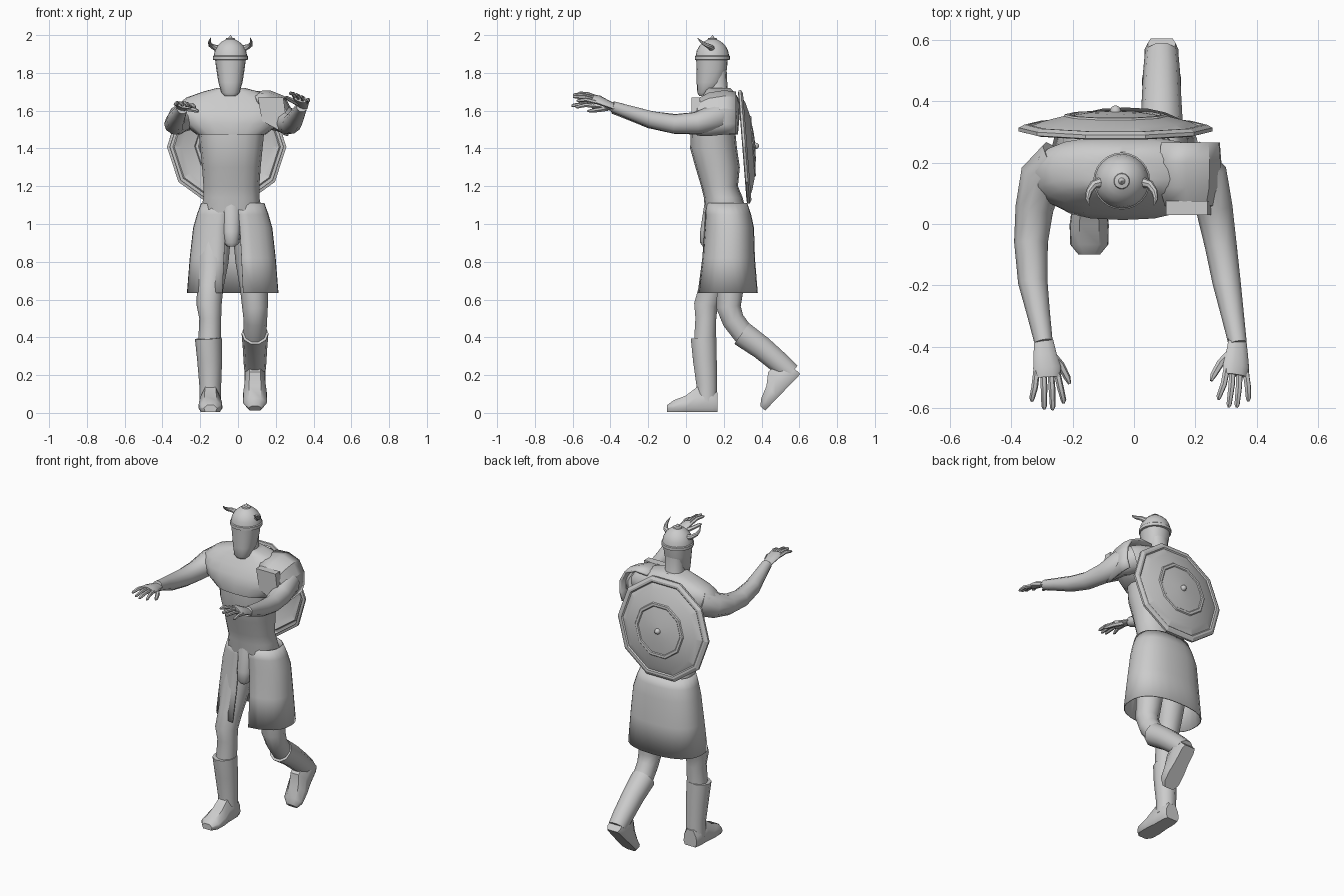
import bpy, bmesh
from math import sin, cos, pi, radians, copysign
from mathutils import Vector, Matrix

def build(name, lofts, closed=True, cap=True, mat=None, angle=40, thick=0):
    """Skin each list of rings into one mesh object."""
    bm = bmesh.new()
    for rings in lofts:
        rows = [[bm.verts.new(p) for p in r] for r in rings]
        n = len(rows[0])
        for a, b in zip(rows, rows[1:]):
            for i in range(n if closed else n - 1):
                j = (i + 1) % n
                bm.faces.new((a[i], a[j], b[j], b[i]))
        if cap:
            bm.faces.new(rows[0])
            bm.faces.new(rows[-1])
    if mat:
        bm.transform(mat)
    bmesh.ops.recalc_face_normals(bm, faces=bm.faces)
    me = bpy.data.meshes.new(name)
    bm.to_mesh(me)
    bm.free()
    ob = bpy.data.objects.new(name, me)
    bpy.context.collection.objects.link(ob)
    if thick:
        m = ob.modifiers.new("thickness", 'SOLIDIFY')
        m.thickness = thick
    bpy.ops.object.select_all(action='DESELECT')
    ob.select_set(True)
    bpy.context.view_layer.objects.active = ob
    bpy.ops.object.shade_smooth_by_angle(angle=radians(angle))
    return ob

def flat_ring(z, cx, rx, y0, y1, n=16, p=2.3, start=0.0, sweep=2 * pi):
    """Horizontal super-ellipse (or arc of one)."""
    cy, ry, out = (y0 + y1) / 2, (y1 - y0) / 2, []
    steps = n if sweep >= 2 * pi else n - 1
    for i in range(n):
        a = start + sweep * i / steps
        c, s = cos(a), sin(a)
        out.append(Vector((cx + rx * copysign(abs(c) ** (2 / p), c),
                           cy + ry * copysign(abs(s) ** (2 / p), s), z)))
    return out

def tube(pts, n=10, ref=(1, 0, 0), flat=1.0):
    """Rings along a path of (x, y, z, radius)."""
    cs, out = [Vector(p[:3]) for p in pts], []
    for i, p in enumerate(pts):
        t = (cs[min(i + 1, len(cs) - 1)] - cs[max(i - 1, 0)]).normalized()
        u = Vector(ref)
        u = (u - t * u.dot(t)).normalized()
        v = t.cross(u)
        out.append([cs[i] + p[3] * (u * cos(a) + v * sin(a) * flat)
                    for a in (2 * pi * k / n for k in range(n))])
    return out

def lathe(profile, n):
    return [[Vector((r * cos(2 * pi * k / n), r * sin(2 * pi * k / n), z)) for k in range(n)]
            for r, z in profile]

# Torso and pelvis
build("torso", [[flat_ring(*r) for r in (
    (0.92, -.035, .10, .13, .30), (1.06, -.035, .165, .10, .32), (1.14, -.035, .148, .095, .30),
    (1.20, -.035, .148, .08, .275), (1.30, -.035, .155, .05, .285), (1.40, -.035, .165, .022, .27),
    (1.50, -.035, .175, .025, .26))]])

# Short mantle over chest and shoulders
build("mantle", [[flat_ring(*r, n=20, p=2.6) for r in (
    (1.475, -.037, .185, .017, .275), (1.53, -.037, .255, .013, .28), (1.585, -.037, .293, .03, .285),
    (1.63, -.037, .285, .055, .285), (1.67, -.037, .235, .08, .275), (1.70, -.037, .15, .10, .255),
    (1.72, -.037, .075, .11, .235))]])

# Neck and masked head
build("neck", [[flat_ring(*r, n=12) for r in (
    (1.66, -.04, .075, .10, .24), (1.72, -.04, .055, .11, .22), (1.82, -.04, .06, .12, .215))]])
build("head", [[flat_ring(*r, n=16) for r in (
    (1.678, -.04, .03, .07, .11), (1.695, -.04, .048, .06, .14), (1.75, -.04, .064, .056, .20),
    (1.82, -.04, .075, .056, .217), (1.89, -.04, .084, .053, .222))]])

# Helmet with brim, top spike and horns
at_head = Matrix.Translation((-.04, .14, 0))
build("helmet", [lathe([(.086, 1.868), (.093, 1.87), (.093, 1.888), (.088, 1.892), (.083, 1.918),
                        (.068, 1.945), (.045, 1.966), (.026, 1.976), (.024, 1.983), (.011, 1.986),
                        (.001, 2.0)], 24)], mat=at_head)
build("horns", [tube([(s * x, y, z, r) for x, y, z, r in (
    (.07, -.005, 1.93, .017), (.092, -.012, 1.938, .014), (.107, -.035, 1.948, .011),
    (.111, -.06, 1.965, .007), (.105, -.08, 1.986, .001))], 8, (0, 0, 1)) for s in (-1, 1)], mat=at_head)

# Kilt, open at the front
kilt = []
for z, rx, y0, y1, gap in ((1.11, .168, .105, .325, .12), (1.05, .19, .10, .345, .12),
                           (.98, .21, .097, .36, .13), (.82, .228, .085, .365, .15),
                           (.635, .243, .06, .38, .17)):
    kilt.append(flat_ring(z, -.028, rx, y0, y1, 25, 2.4, -pi / 2 + gap, 2 * pi - 2 * gap))
build("kilt", [kilt], closed=False, cap=False, thick=.006)
build("codpiece", [[flat_ring(*r, n=12) for r in (
    (.88, -.035, .02, .09, .14), (.90, -.035, .042, .075, .17), (.96, -.035, .05, .075, .20),
    (1.06, -.035, .055, .09, .20), (1.12, -.035, .05, .10, .20))]])

# Bare legs
build("standing_leg", [tube([(-.125, .21, .97, .09), (-.135, .17, .80, .085), (-.148, .135, .66, .07),
                             (-.153, .105, .57, .066), (-.147, .105, .50, .058), (-.15, .10, .38, .06)])])
build("trailing_leg", [tube([(.06, .21, .97, .09), (.075, .23, .80, .088), (.085, .235, .66, .074),
                             (.09, .225, .56, .068), (.092, .25, .49, .062), (.09, .31, .41, .06)])])

# Boots: shaft along a path, foot placed by a matrix (heel at local origin)
foot = [[Vector((x * w, y, z)) for x, z in (
    (-.8, 0), (-1, .02), (-.95, h * .6), (-.5, h), (.5, h), (.95, h * .6), (1, .02), (.8, 0))]
    for y, w, h in ((0, .045, .10), (-.03, .055, .125), (-.11, .056, .13), (-.17, .064, .085),
                    (-.235, .062, .06), (-.268, .035, .035))]
build("standing_boot_foot", [foot], mat=Matrix.Translation((-.146, .168, .006)))
build("trailing_boot_foot", [foot], mat=Matrix.Translation((.09, .605, .205)) @ Matrix.Rotation(radians(46), 4, 'X'))
build("standing_boot_shaft", [tube([(-.147, .11, .06, .058), (-.147, .11, .15, .058), (-.15, .10, .28, .066),
                                    (-.157, .093, .395, .071)])])
build("trailing_boot_shaft", [tube([(.09, .555, .21, .055), (.09, .50, .26, .06), (.09, .40, .345, .065),
                                    (.09, .295, .42, .071)])])

# Arms reaching forward
build("right_arm", [tube([(-.24, .20, 1.585, .085), (-.30, .15, 1.56, .075), (-.325, .05, 1.533, .062),
                          (-.336, -.06, 1.53, .055), (-.33, -.19, 1.552, .048), (-.312, -.29, 1.583, .038),
                          (-.295, -.385, 1.612, .03)])])
build("left_arm", [tube([(.17, .20, 1.585, .085), (.235, .15, 1.56, .075), (.262, .05, 1.533, .06),
                         (.283, -.07, 1.53, .052), (.302, -.19, 1.555, .046), (.322, -.30, 1.592, .037),
                         (.338, -.39, 1.622, .03)])])

def hand(name, wrist, side, pitch, roll):
    """Palm, four fingers and a thumb; the thumb points to +x times side."""
    parts = [tube([(0, .01, 0, .031), (.004, -.04, .006, .038), (.01, -.085, .012, .046),
                   (.012, -.115, .01, .042)], 10, flat=.42)]
    for bx, tx, ty in ((-.024, -.038, -.195), (-.002, .002, -.22), (.022, .03, -.222), (.042, .066, -.2)):
        parts.append(tube([(bx, -.095, .01, .011), ((bx + tx) / 2, -.15, .012, .011),
                           (tx, ty + .01, 0, .009), (tx, ty, -.003, .004)], 6))
    parts.append(tube([(.02, -.035, 0, .015), (.058, -.075, -.006, .013), (.08, -.115, -.012, .011),
                       (.088, -.135, -.014, .005)], 6))
    build(name, parts, mat=Matrix.Translation(wrist) @ Matrix.Rotation(radians(pitch), 4, 'X')
          @ Matrix.Rotation(radians(roll), 4, 'Y') @ Matrix.Diagonal((side, 1, 1, 1)))

hand("right_hand", (-.295, -.385, 1.612), 1, -5, 8)
hand("left_hand", (.338, -.385, 1.622), -1, -14, 22)

# Shoulder plate on the left shoulder
arc = ((.085, 1.70), (.17, 1.705), (.245, 1.675), (.28, 1.61), (.283, 1.53), (.265, 1.475))
rows = [[Vector((.18 + (x - .18) * k, y, 1.56 + dz + (z - 1.56) * k)) for x, z in arc]
        for y, k, dz in ((.035, .5, -.02), (.06, .85, -.02), (.12, 1, -.01), (.20, 1.02, 0), (.265, .97, 0))]
build("shoulder_plate", [rows], closed=False, cap=False, angle=25, thick=.014)
build("chest_flap", [[[Vector((x, y, z)) for x, z in ((.105, 1.67), (.127, 1.545), (.21, 1.50), (.255, 1.56), (.24, 1.67))]
                      for y in (.03, .075)]], angle=25)

# Ten-sided shield slung on the back
at_back = Matrix.Translation((-.06, .302, 1.408)) @ Matrix.Rotation(radians(-90 + 4.5), 4, 'X')
build("shield", [lathe([(.30, -.004), (.316, 0), (.316, .012), (.298, .022), (.285, .022), (.278, .016),
                        (.24, .032), (.17, .05), (.165, .056), (.15, .056), (.145, .052), (.08, .062),
                        (.002, .066)], 10)], cap=False, mat=at_back, angle=12)
build("shield_boss", [lathe([(.018, .06), (.018, .07), (.013, .08), (.003, .085)], 10)], mat=at_back)
